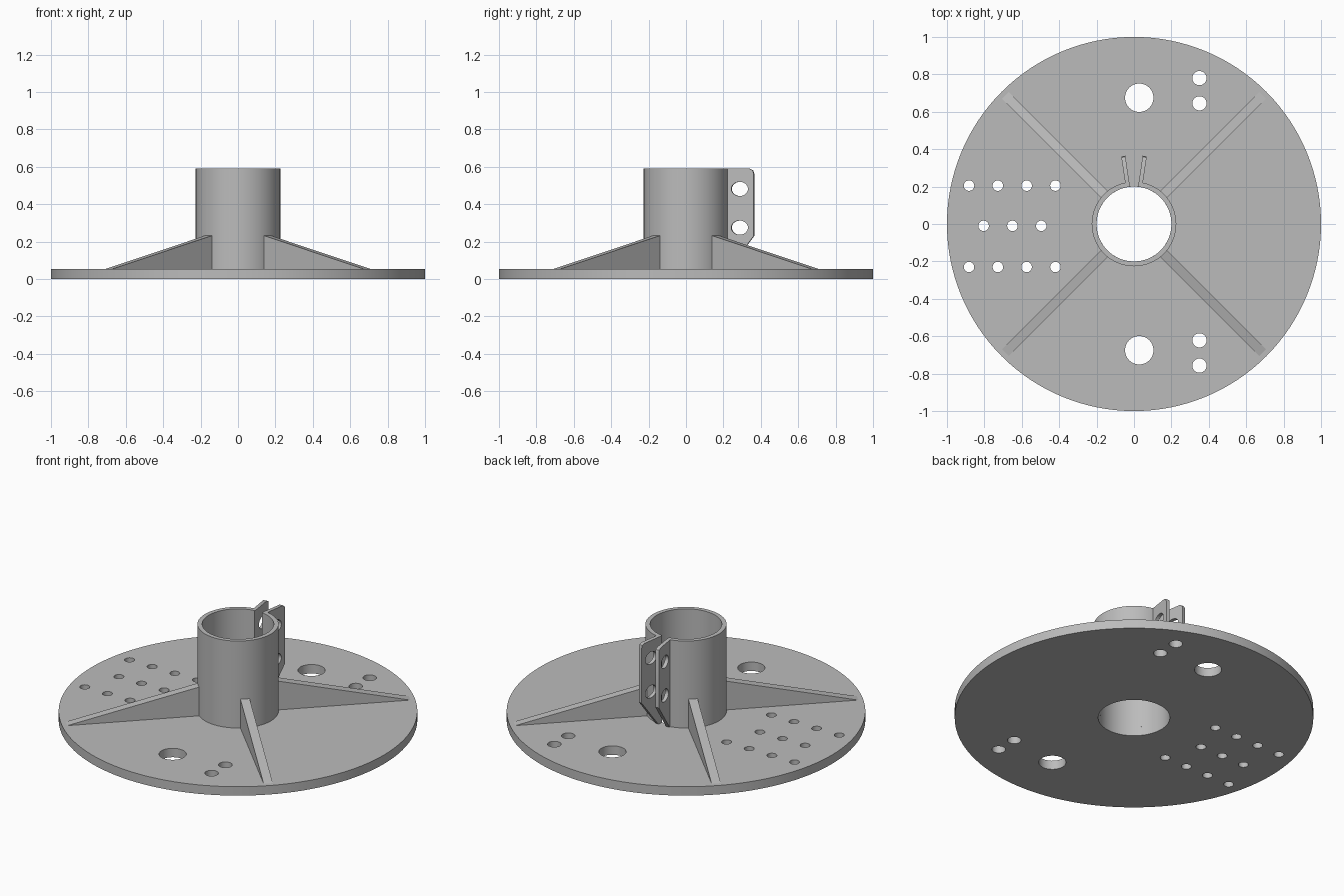
import bpy, math
from mathutils import Matrix, Vector

if "Cube" in bpy.data.objects:
    bpy.data.objects.remove(bpy.data.objects["Cube"], do_unlink=True)

GREY = (0.5, 0.5, 0.5, 1)
grey = bpy.data.materials.new("plain grey")
grey.use_nodes = True
grey.diffuse_color = GREY
grey.node_tree.nodes["Principled BSDF"].inputs["Base Color"].default_value = GREY


def ellipse(cx, cy, rx, ry=None, n=32):
    ry = ry or rx
    return [(cx + rx * math.cos(math.tau * i / n), cy + ry * math.sin(math.tau * i / n))
            for i in range(n)]


def arc(r, a0, a1, n=96):
    return [(r * math.cos(a0 + (a1 - a0) * i / n), r * math.sin(a0 + (a1 - a0) * i / n))
            for i in range(n + 1)]


def extrude(name, loops, depth, matrix):
    """Solid from a flat outline with holes, centred on its local z."""
    curve = bpy.data.curves.new(name, 'CURVE')
    curve.dimensions = '2D'
    curve.fill_mode = 'BOTH'
    curve.extrude = depth / 2
    for loop in loops:
        spline = curve.splines.new('POLY')
        spline.points.add(len(loop) - 1)
        for point, (x, y) in zip(spline.points, loop):
            point.co = (x, y, 0, 1)
        spline.use_cyclic_u = True
    obj = bpy.data.objects.new(name, curve)
    bpy.context.collection.objects.link(obj)
    obj.matrix_world = matrix
    curve.materials.append(grey)
    bpy.ops.object.select_all(action='DESELECT')
    obj.select_set(True)
    bpy.context.view_layer.objects.active = obj
    bpy.ops.object.convert(target='MESH')
    bpy.ops.object.mode_set(mode='EDIT')
    bpy.ops.mesh.select_all(action='SELECT')
    bpy.ops.mesh.remove_doubles(threshold=0.00005)
    bpy.ops.mesh.normals_make_consistent(inside=False)
    bpy.ops.object.mode_set(mode='OBJECT')
    bpy.ops.object.shade_smooth_by_angle(angle=math.radians(30))
    return obj


def upright(angle, offset=(0, 0, 0)):
    """Local x points outward at the angle, local y points up."""
    return (Matrix.Translation(Vector(offset)) @ Matrix.Rotation(angle, 4, 'Z')
            @ Matrix.Rotation(math.pi / 2, 4, 'X'))


BASE, TOP = 0.055, 0.59
R_IN, R_OUT, SLOT = 0.2, 0.226, 0.025

# Round base plate with bore and mounting holes
loops = [ellipse(0, 0, 1, n=128), ellipse(0, 0, R_IN, n=96)]
for y in (0.675, -0.675):
    loops.append(ellipse(0.028, y, 0.076, n=48))
for y in (0.78, 0.645, -0.622, -0.757):
    loops.append(ellipse(0.35, y, 0.038))
for y, start, count in ((0.205, -0.882, 4), (-0.01, -0.804, 3), (-0.23, -0.882, 4)):
    for i in range(count):
        loops.append(ellipse(start + 0.154 * i, y, 0.028))
extrude("base_plate", loops, BASE, Matrix.Translation((0, 0, BASE / 2)))

# Split tube, open at the back
back = math.pi / 2
gap_out, gap_in = math.asin(SLOT / R_OUT), math.asin(SLOT / R_IN)
ring = (arc(R_OUT, back + gap_out, back + math.tau - gap_out)
        + arc(R_IN, back + math.tau - gap_in, back + gap_in))
extrude("split_tube", [ring], TOP - BASE, Matrix.Translation((0, 0, (TOP + BASE) / 2)))

# Four sloping ribs
for i, side in enumerate(("back_left", "back_right", "front_right", "front_left")):
    rib = [(0.212, BASE), (0.972, BASE), (0.212, 0.235)]
    extrude("rib_" + side, [rib], 0.052, upright(math.pi / 4 + i * math.pi / 2))

# Two splayed clamp ears with bolt holes
ear = [(0, BASE), (0.017, BASE), (0.152, 0.23), (0.152, 0.565),
       (0.146, 0.582), (0.13, TOP), (0, TOP)]
holes = [ellipse(0.076, z, 0.045, 0.038) for z in (0.275, 0.482)]
for sign, side in ((1, "left"), (-1, "right")):
    extrude("clamp_ear_" + side, [ear] + holes, 0.022,
            upright(back - sign * math.radians(8.5), (sign * 0.035, 0.213, 0)))
